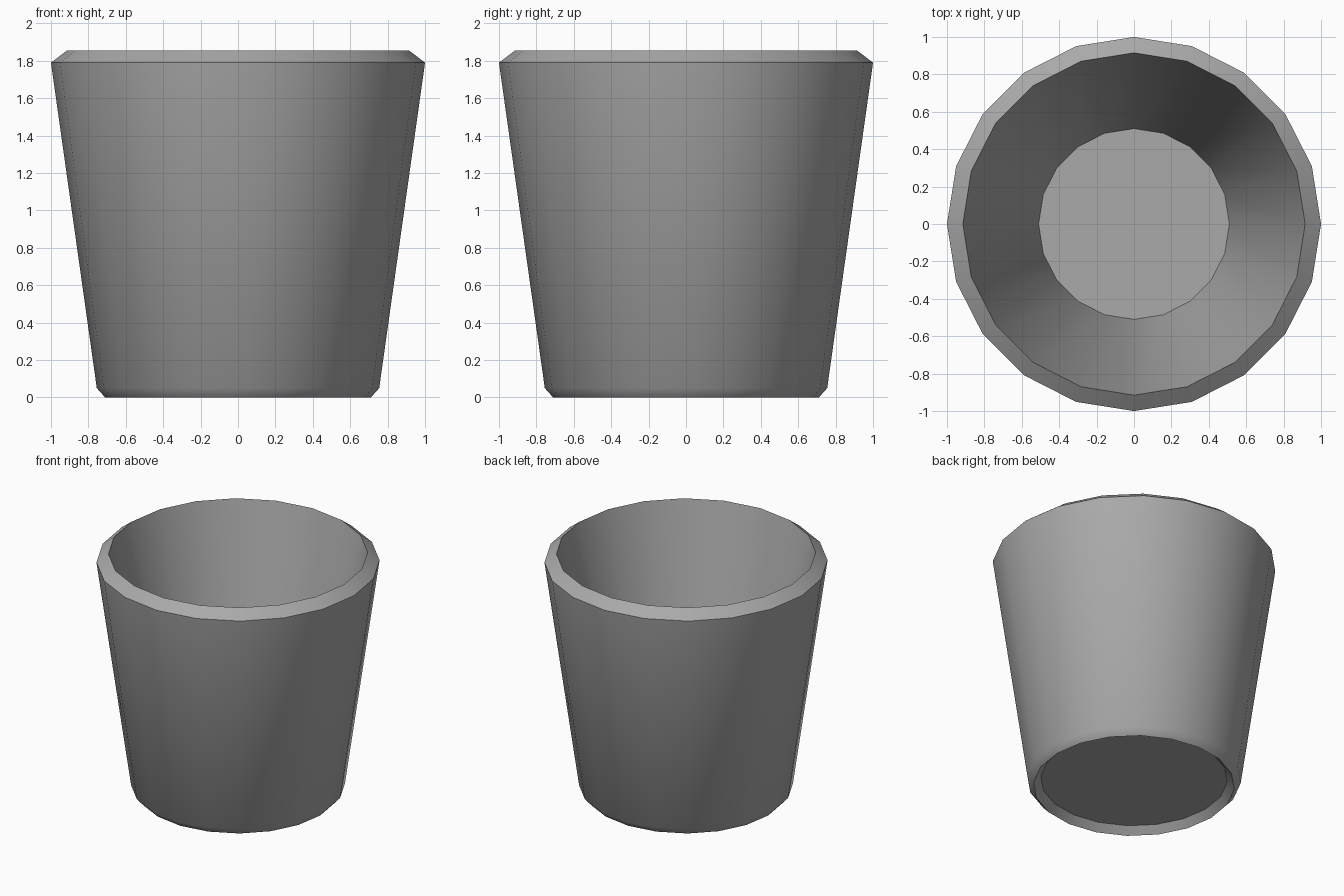
import bpy, bmesh, math

SIDES = 20

cube = bpy.data.objects.get("Cube")
if cube:
    bpy.data.objects.remove(cube, do_unlink=True)

# Single grey finish
grey = bpy.data.materials.new("plain_grey")
grey.use_nodes = True
colour = (0.4, 0.4, 0.4, 1)
grey.diffuse_color = colour
grey.node_tree.nodes["Principled BSDF"].inputs["Base Color"].default_value = colour

# Wall section (radius, height), from the recessed underside round to the inner floor
profile = [(0.66, 0.054), (0.71, 0), (0.755, 0.05), (1, 1.79), (0.915, 1.855), (0.51, 0.08)]

bm = bmesh.new()
rings = []
for radius, height in profile:
    ring = []
    for i in range(SIDES):
        a = math.tau * i / SIDES
        ring.append(bm.verts.new((radius * math.cos(a), radius * math.sin(a), height)))
    rings.append(ring)

# Bridge neighbouring rings
for low, high in zip(rings, rings[1:]):
    for i in range(SIDES):
        j = (i + 1) % SIDES
        bm.faces.new((low[i], low[j], high[j], high[i]))

# Underside and inner floor
caps = [bm.faces.new(rings[0][::-1]), bm.faces.new(rings[-1])]
bmesh.ops.recalc_face_normals(bm, faces=bm.faces)

mesh = bpy.data.meshes.new("tapered_pot")
bm.to_mesh(mesh)
bm.free()
mesh.materials.append(grey)
pot = bpy.data.objects.new("tapered_pot", mesh)
bpy.context.collection.objects.link(pot)

# Smooth walls, with crisp rims and flat caps
bpy.ops.object.select_all(action='DESELECT')
pot.select_set(True)
bpy.context.view_layer.objects.active = pot
bpy.ops.object.shade_smooth_by_angle(angle=math.radians(60))
for face in mesh.polygons:
    if len(face.vertices) == SIDES:
        face.use_smooth = False
